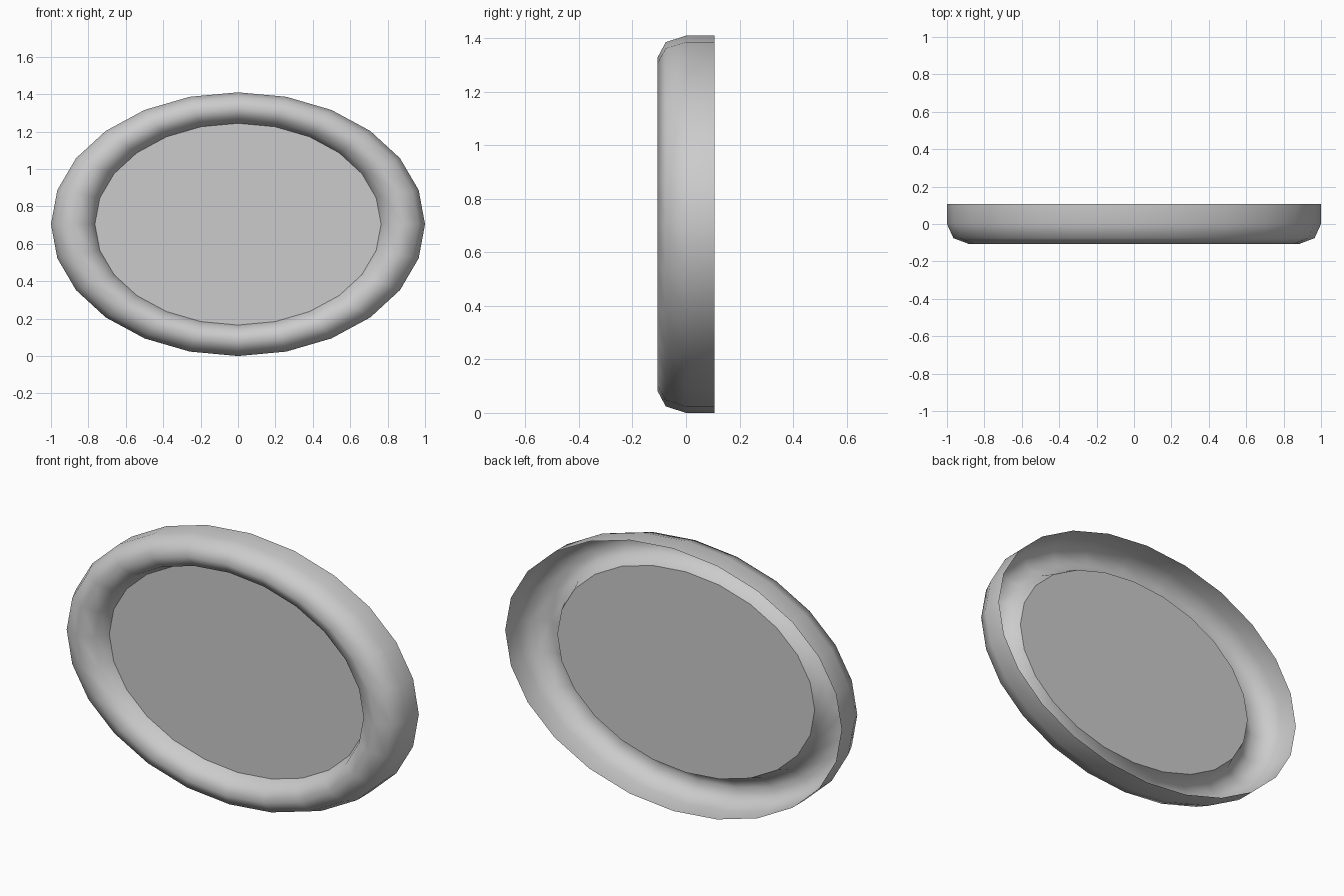
import bpy, bmesh
from math import sin, cos, pi

if "Cube" in bpy.data.objects:
    bpy.data.objects.remove(bpy.data.objects["Cube"])

SIDES = 24
RX, RZ = 1.0, 0.705      # oval radii
MID, TUBE = 0.8825, 0.1175  # rim centre line and rim radius, as a share of the oval
DEPTH = 0.107


def ring(bm, scale, y):
    return [bm.verts.new((RX * scale * cos(2 * pi * i / SIDES), y,
                          RZ + RZ * scale * sin(2 * pi * i / SIDES))) for i in range(SIDES)]


def finish(bm, name):
    mesh = bpy.data.meshes.new(name)
    bm.to_mesh(mesh)
    bm.free()
    for p in mesh.polygons:
        p.use_smooth = True
    obj = bpy.data.objects.new(name, mesh)
    bpy.context.collection.objects.link(obj)
    return obj


# Rounded rim, hollow behind: straight outer wall, then a half-round front
profile = [(1.0, DEPTH)]
profile += [(MID + TUBE * cos(pi * k / 4), -DEPTH * sin(pi * k / 4)) for k in range(5)]
bm = bmesh.new()
loops = [ring(bm, s, y) for s, y in profile]
for a, b in zip(loops, loops[1:]):
    for i in range(SIDES):
        j = (i + 1) % SIDES
        bm.faces.new((a[i], b[i], b[j], a[j]))
bmesh.ops.recalc_face_normals(bm, faces=bm.faces)
if sum(f.normal.y for f in bm.faces) > 0:
    bmesh.ops.reverse_faces(bm, faces=bm.faces)
finish(bm, "oval_rim")

# Flat oval panel closing the rim
bm = bmesh.new()
panel = bm.faces.new(ring(bm, MID - TUBE, 0.0))
panel.normal_update()
if panel.normal.y > 0:
    panel.normal_flip()
finish(bm, "oval_panel")
